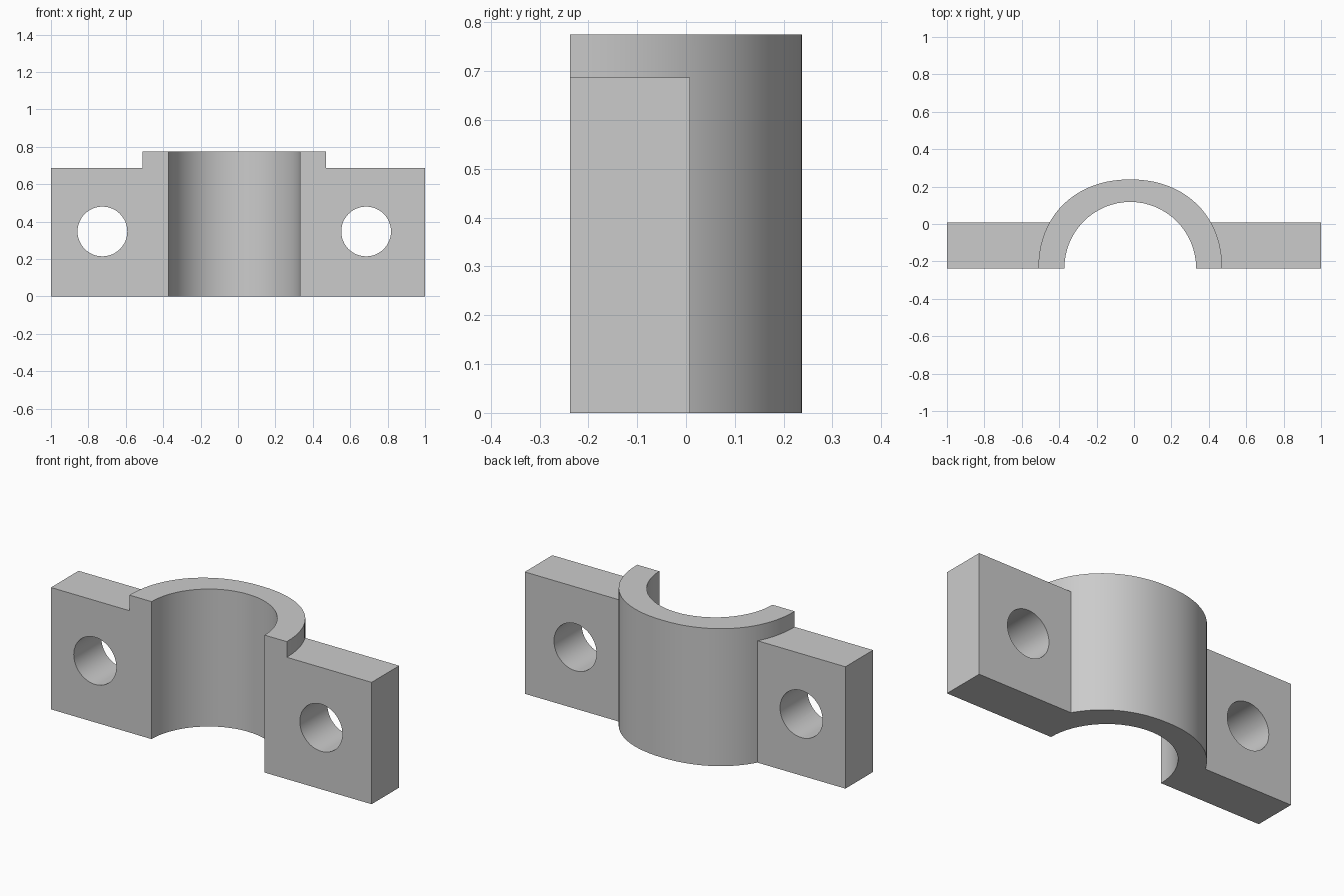
import bpy, bmesh, math

cube = bpy.data.objects.get("Cube")
if cube:
    bpy.data.objects.remove(cube)

CX, FRONT, BACK = -0.02, -0.238, 0.008
FLANGE_H, ARCH_H = 0.687, 0.775

grey = bpy.data.materials.new("plain grey")
grey.use_nodes = True
colour = (0.6, 0.6, 0.6, 1)
grey.diffuse_color = colour
grey.node_tree.nodes["Principled BSDF"].inputs["Base Color"].default_value = colour


def prism(name, outline, direction):
    """Extrude a closed outline along a direction."""
    bm = bmesh.new()
    face = bm.faces.new([bm.verts.new(p) for p in outline])
    ext = bmesh.ops.extrude_face_region(bm, geom=[face])
    verts = [v for v in ext["geom"] if isinstance(v, bmesh.types.BMVert)]
    bmesh.ops.translate(bm, verts=verts, vec=direction)
    bmesh.ops.recalc_face_normals(bm, faces=bm.faces)
    mesh = bpy.data.meshes.new(name)
    bm.to_mesh(mesh)
    bm.free()
    mesh.materials.append(grey)
    obj = bpy.data.objects.new(name, mesh)
    bpy.context.collection.objects.link(obj)
    return obj


def arc(rx, ry, power, steps):
    """Half arch from right to left, slightly squared when power exceeds 2."""
    points = []
    for i in range(steps + 1):
        a = math.pi * i / steps
        c, s = math.cos(a), abs(math.sin(a))
        x = math.copysign(abs(c) ** (2 / power), c)
        points.append((CX + rx * x, FRONT + ry * s ** (2 / power), 0))
    points[0] = (CX + rx, FRONT, 0)
    points[-1] = (CX - rx, FRONT, 0)
    return points


def combine(target, tool, operation):
    mod = target.modifiers.new(operation, "BOOLEAN")
    mod.operation = operation
    mod.solver = "EXACT"
    mod.object = tool
    bpy.context.view_layer.objects.active = target
    bpy.ops.object.modifier_apply(modifier=mod.name)
    bpy.data.objects.remove(tool)


# Half-round clamp arch
clamp = prism("clamp_bracket",
              arc(0.491, 0.476, 2.15, 40) + arc(0.3525, 0.356, 2, 32)[::-1],
              (0, 0, ARCH_H))

# Bolt flanges on both sides, then their round holes
for side in (-1, 1):
    inner, outer = CX + side * 0.4, side
    flange = prism("flange", [(inner, FRONT, 0), (outer, FRONT, 0),
                              (outer, BACK, 0), (inner, BACK, 0)],
                   (0, 0, FLANGE_H))
    combine(clamp, flange, "UNION")
for side in (-1, 1):
    ring = [(CX + side * 0.705 + 0.133 * math.cos(math.tau * i / 48), -0.5,
             0.347 + 0.133 * math.sin(math.tau * i / 48)) for i in range(48)]
    combine(clamp, prism("hole_cutter", ring, (0, 1, 0)), "DIFFERENCE")

# Merge coplanar faces, then smooth the curved walls
bm = bmesh.new()
bm.from_mesh(clamp.data)
bmesh.ops.remove_doubles(bm, verts=bm.verts, dist=0.0001)
bmesh.ops.dissolve_limit(bm, angle_limit=math.radians(0.2),
                         verts=bm.verts, edges=bm.edges)
bm.to_mesh(clamp.data)
bm.free()
bpy.ops.object.select_all(action="DESELECT")
clamp.select_set(True)
bpy.context.view_layer.objects.active = clamp
bpy.ops.object.shade_smooth_by_angle(angle=math.radians(25))
